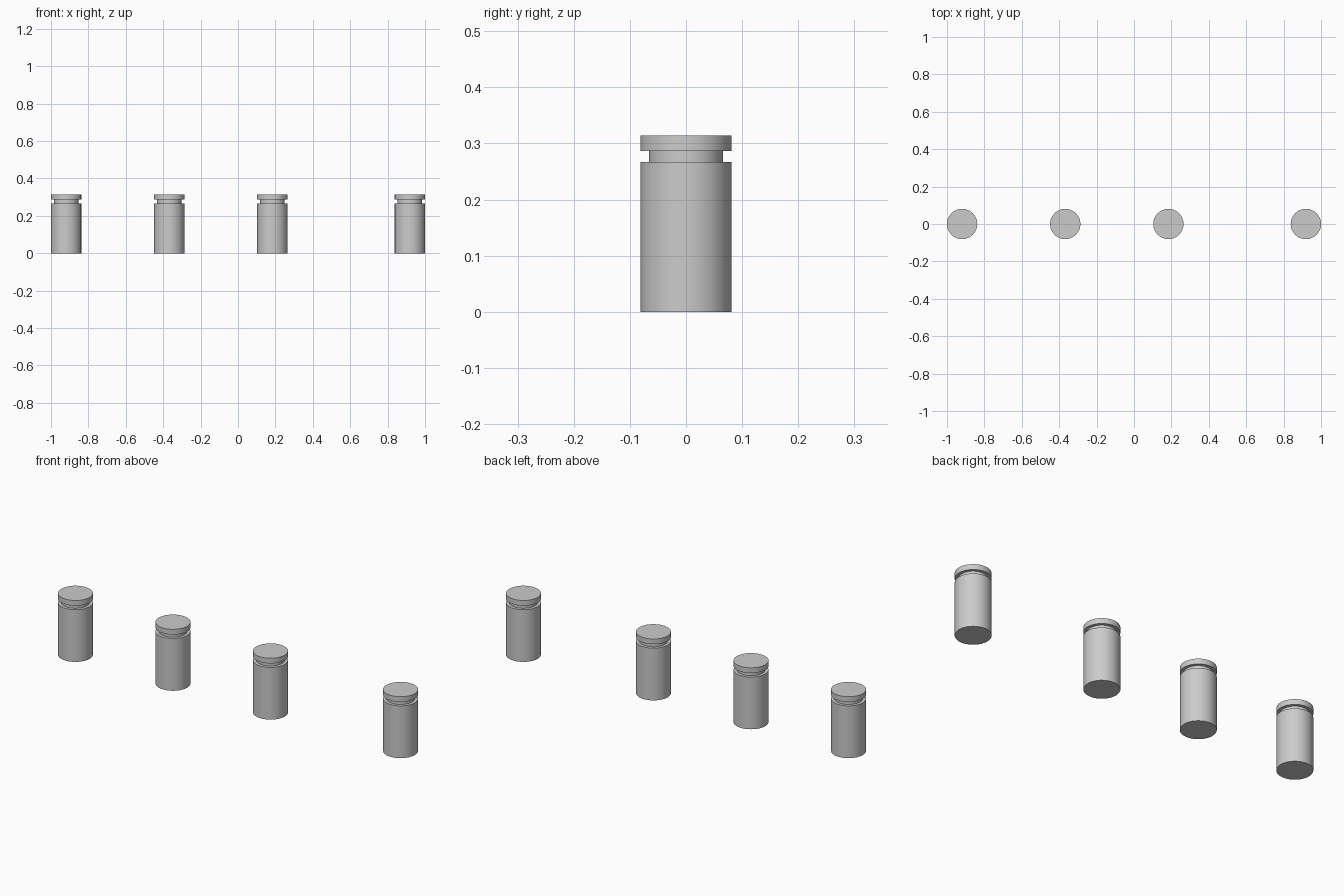
import bpy, bmesh, math

if "Cube" in bpy.data.objects:
    bpy.data.objects.remove(bpy.data.objects["Cube"])

SEGMENTS = 64
# Lathe profile (radius, z): body, recessed neck, cap
PROFILE = [(0.081, 0.0), (0.081, 0.267), (0.066, 0.267),
           (0.066, 0.287), (0.081, 0.287), (0.081, 0.314)]


def make_post_mesh():
    bm = bmesh.new()
    rings = []
    for r, z in PROFILE:
        rings.append([bm.verts.new((r * math.cos(2 * math.pi * i / SEGMENTS),
                                    r * math.sin(2 * math.pi * i / SEGMENTS), z))
                      for i in range(SEGMENTS)])
    for low, high in zip(rings, rings[1:]):
        for i in range(SEGMENTS):
            j = (i + 1) % SEGMENTS
            bm.faces.new((low[i], low[j], high[j], high[i]))
    # Bottom and top discs
    bm.faces.new(rings[0][::-1])
    bm.faces.new(rings[-1])
    bmesh.ops.recalc_face_normals(bm, faces=bm.faces)
    mesh = bpy.data.meshes.new("grooved_post")
    bm.to_mesh(mesh)
    bm.free()
    return mesh


# Four identical grooved posts in an unevenly spaced row
mesh = make_post_mesh()
for n, x in enumerate((-0.919, -0.3676, 0.1838, 0.919), 1):
    post = bpy.data.objects.new(f"grooved_post_{n}", mesh)
    post.location.x = x
    bpy.context.collection.objects.link(post)

# Smooth sides with crisp rims (mesh data is shared)
bpy.context.view_layer.objects.active = post
post.select_set(True)
for poly in mesh.polygons:
    poly.use_smooth = True
mesh.set_sharp_from_angle(angle=math.radians(30))
